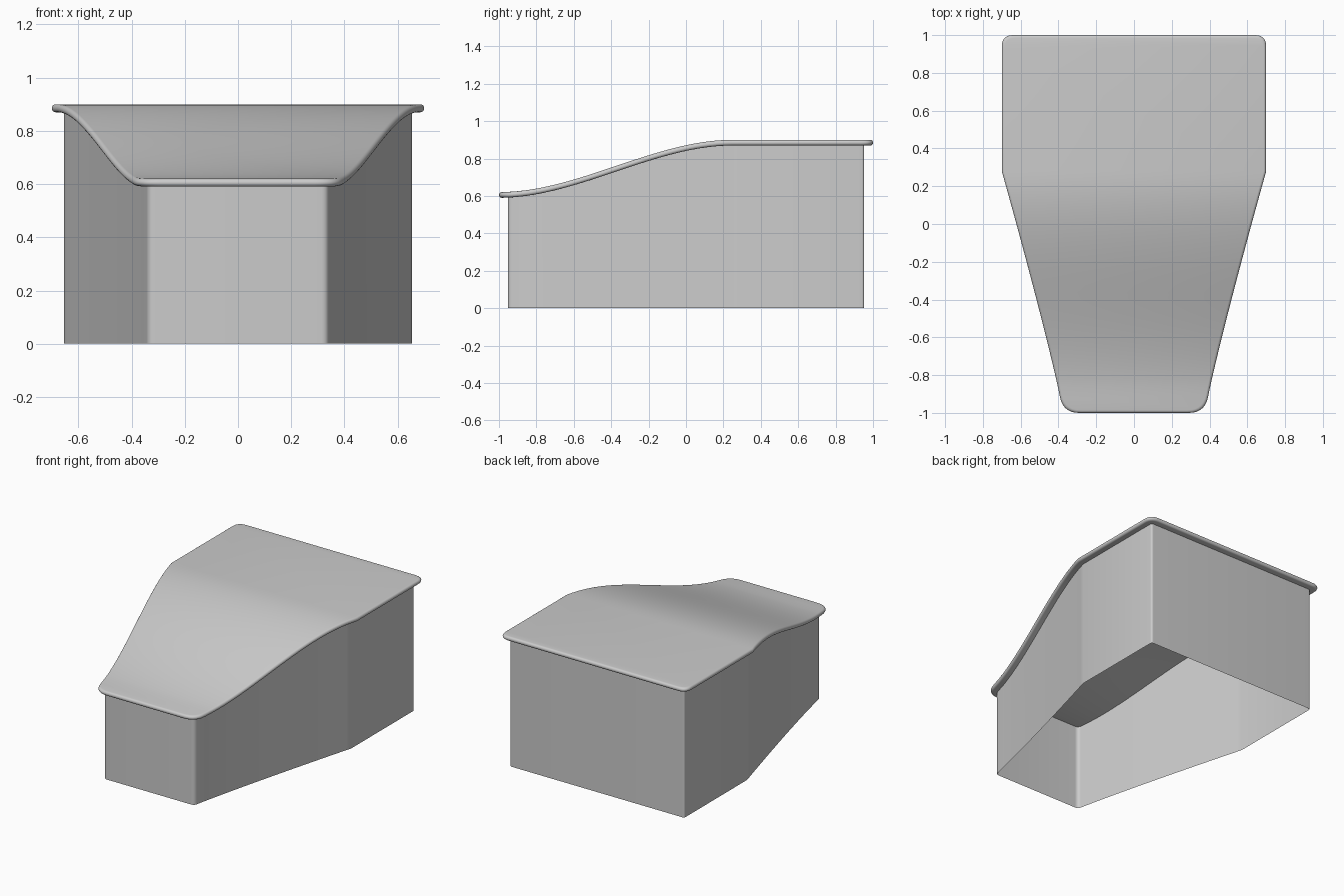
import bpy, bmesh, math
from mathutils import Vector

if "Cube" in bpy.data.objects:
    bpy.data.objects.remove(bpy.data.objects["Cube"])

THICK = 0.03
BEND = 0.28
ROWS = 32


def height(y):
    # S-shaped top profile: low front rising to a flat back
    t = min(max((y + 1) / 1.25, 0), 1)
    return 0.62 + 0.28 * t * t * (3 - 2 * t)


def half_width(y):
    t = min(max((y + 1) / (1 + BEND), 0), 1)
    return 0.375 + 0.325 * t ** 1.1


def side_rows(front):
    y0 = front + 0.09
    return [y0 + (BEND - y0) * i / ROWS for i in range(ROWS + 1)]


def fillet(p, a, b, r, n=7):
    a = p + (a - p).normalized() * r
    b = p + (b - p).normalized() * r
    return [a.lerp(p, i / n).lerp(p.lerp(b, i / n), i / n) for i in range(n + 1)]


def outline(end, inset, r_front, r_back):
    # Counter-clockwise plan outline, right half mirrored to the left
    rows = side_rows(-0.95)
    pt = lambda y: Vector((half_width(y) - inset, y))
    front, back = pt(-end), pt(end)
    half = fillet(front, Vector((0, -end)), pt(rows[0]), r_front)
    half += [pt(y) for y in rows]
    half += fillet(back, pt(BEND), Vector((0, end)), r_back)
    return half + [Vector((-p.x, p.y)) for p in reversed(half)]


def ring(bm, pts, z):
    return [bm.verts.new((p.x, p.y, z)) for p in pts]


def bridge(bm, low, high):
    n = len(low)
    for i in range(n):
        j = (i + 1) % n
        bm.faces.new((low[i], low[j], high[j], high[i]))


def finish(bm, name, angle):
    bmesh.ops.recalc_face_normals(bm, faces=bm.faces)
    mesh = bpy.data.meshes.new(name)
    bm.to_mesh(mesh)
    bm.free()
    obj = bpy.data.objects.new(name, mesh)
    bpy.context.collection.objects.link(obj)
    bpy.ops.object.select_all(action='DESELECT')
    bpy.context.view_layer.objects.active = obj
    obj.select_set(True)
    bpy.ops.object.shade_smooth_by_angle(angle=math.radians(angle))
    return obj


# Curved lid with a rounded overhanging rim
bm = bmesh.new()
rings = []
for i in range(9):
    a = -math.pi / 2 + math.pi * i / 8
    inset = 0.014 * (1 - math.cos(a))
    z = -THICK / 2 + THICK / 2 * math.sin(a)
    rings.append(ring(bm, outline(1 - inset, inset, 0.085, 0.06), z))
for low, high in zip(rings, rings[1:]):
    bridge(bm, low, high)
bm.faces.new(rings[-1])
bm.faces.new(list(reversed(rings[0])))
for y in side_rows(-0.95):
    bmesh.ops.bisect_plane(bm, geom=bm.verts[:] + bm.edges[:] + bm.faces[:],
                           dist=1e-5, plane_co=(0, y, 0), plane_no=(0, 1, 0))
for v in bm.verts:
    v.co.z += height(v.co.y)
finish(bm, "lid", 40)

# Open-bottomed walls that follow the underside of the lid
bm = bmesh.new()
pts = outline(0.953, 0.046, 0.025, 0.015)
low, high = ring(bm, pts, 0), ring(bm, pts, 0)
for v in high:
    v.co.z = height(v.co.y) - THICK + 0.004
bridge(bm, low, high)
finish(bm, "walls", 30)
